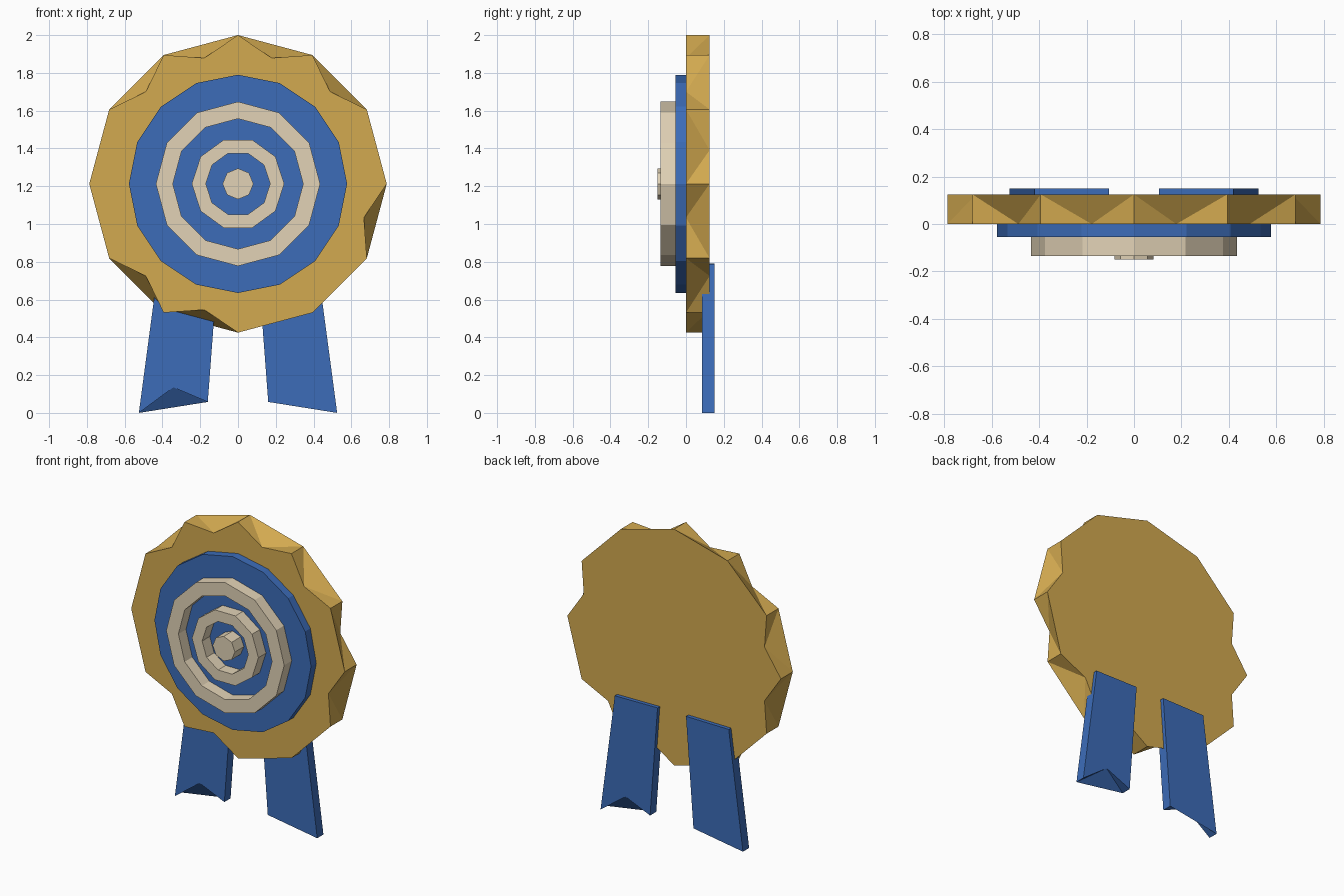
import bpy, bmesh
from math import cos, sin, radians

if "Cube" in bpy.data.objects:
    bpy.data.objects.remove(bpy.data.objects["Cube"])

CZ = 1.2125  # height of the rosette centre


def material(name, rgb):
    m = bpy.data.materials.new(name)
    m.diffuse_color = (*rgb, 1)
    m.use_nodes = True
    m.node_tree.nodes["Principled BSDF"].inputs["Base Color"].default_value = m.diffuse_color
    return m


GOLD = material("gold", (0.65, 0.40, 0.08))
BLUE = material("blue", (0.045, 0.15, 0.48))
CREAM = material("cream", (0.76, 0.65, 0.47))


def polar(r, deg):
    return (r * cos(radians(deg)), CZ + r * sin(radians(deg)))


def polygon(r, n):
    return [polar(r, 360 * i / n) for i in range(n)]


def finish(name, bm, mat):
    bmesh.ops.recalc_face_normals(bm, faces=bm.faces)
    mesh = bpy.data.meshes.new(name)
    bm.to_mesh(mesh)
    bm.free()
    mesh.materials.append(mat)
    ob = bpy.data.objects.new(name, mesh)
    bpy.context.collection.objects.link(ob)
    return ob


def slab(name, pts, y0, y1, mat, notches=None):
    """Extruded outline; notches = {edge: (point, side)}, side 0 front, 1 back."""
    notches = notches or {}
    bm = bmesh.new()
    loops = [[bm.verts.new((x, y, z)) for x, z in pts] for y in (y0, y1)]
    caps = [[], []]
    n = len(pts)
    for i in range(n):
        j = (i + 1) % n
        for s in (0, 1):
            caps[s].append(loops[s][i])
        if i in notches:
            (x, z), s = notches[i]
            v = bm.verts.new((x, (y0, y1)[s], z))
            caps[s].append(v)
            a, b = loops[s], loops[1 - s]
            for tri in ((a[i], v, b[i]), (v, b[j], b[i]), (v, a[j], b[j])):
                bm.faces.new(tri)
        else:
            bm.faces.new((loops[0][i], loops[0][j], loops[1][j], loops[1][i]))
    for cap in caps:
        bm.faces.new(cap)
    return finish(name, bm, mat)


def ring(name, r_out, r_in, n, y0, y1, mat):
    bm = bmesh.new()
    section = [(r_out, y0), (r_out, y1), (r_in, y1), (r_in, y0)]
    loops = [[bm.verts.new((x, y, z)) for x, z in polygon(r, n)] for r, y in section]
    for k in range(4):
        a, b = loops[k], loops[(k + 1) % 4]
        for i in range(n):
            j = (i + 1) % n
            bm.faces.new((a[i], a[j], b[j], b[i]))
    return finish(name, bm, mat)


# Gold frill: each side is folded inward at either the front or the back
front_folds = {1, 2, 3, 4, 7, 8, 11}
folds = {i: (polar(0.69, 30 * i + 15), 0 if i in front_folds else 1) for i in range(12)}
slab("gold_frill", polygon(0.7875, 12), 0.0, 0.125, GOLD, folds)

# Blue disc, raised cream rings and centre button
slab("blue_disc", polygon(0.5775, 16), -0.055, 0.0, BLUE)
ring("outer_ring", 0.435, 0.345, 12, -0.135, -0.055, CREAM)
ring("inner_ring", 0.245, 0.17, 10, -0.135, -0.055, CREAM)
slab("centre_button", polygon(0.082, 8), -0.15, -0.055, CREAM)

# Ribbon tails with a folded swallowtail notch on opposite sides
for name, sx, side in (("left_tail", -1, 0), ("right_tail", 1, 1)):
    pts = [(sx * x, z) for x, z in
           ((0.525, 0.0), (0.16, 0.058), (0.105, 0.79), (0.42, 0.787))]
    slab(name, pts, 0.085, 0.15, BLUE, {0: ((sx * 0.342, 0.135), side)})
